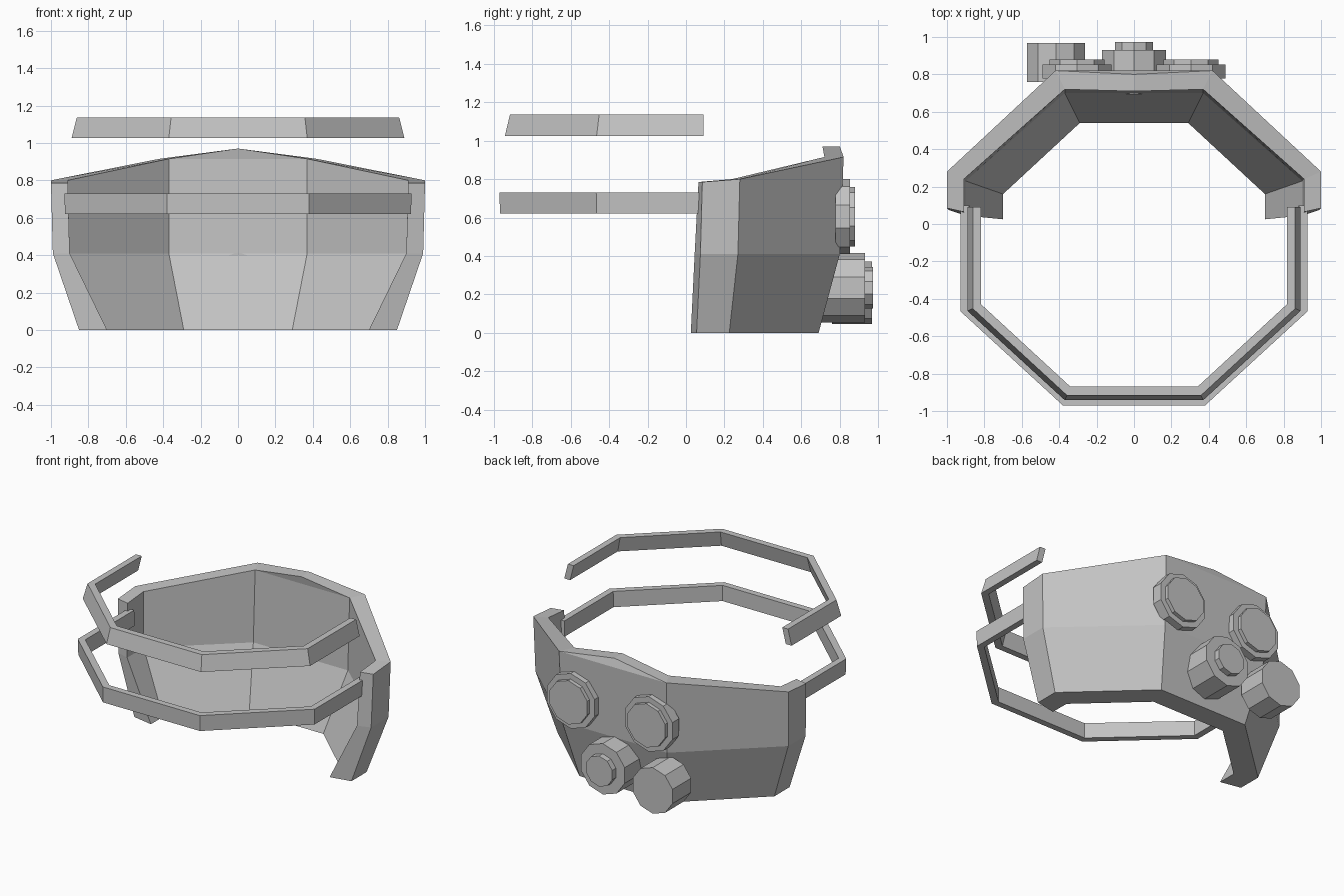
import bpy, bmesh, math

if "Cube" in bpy.data.objects:
    bpy.data.objects.remove(bpy.data.objects["Cube"])

grey = bpy.data.materials.new("mid grey")
grey.diffuse_color = (0.55, 0.55, 0.55, 1)
grey.use_nodes = True
grey.node_tree.nodes["Principled BSDF"].inputs["Base Color"].default_value = grey.diffuse_color


def finish(name, bm, mirror=False):
    bmesh.ops.recalc_face_normals(bm, faces=bm.faces)
    mesh = bpy.data.meshes.new(name)
    bm.to_mesh(mesh)
    bm.free()
    mesh.materials.append(grey)
    obj = bpy.data.objects.new(name, mesh)
    bpy.context.collection.objects.link(obj)
    if mirror:
        mod = obj.modifiers.new("Mirror", 'MIRROR')
        mod.use_axis[0] = True
        mod.use_clip = True
        mod.merge_threshold = 0.0005
    return obj


# Mask shell, right half: each row runs from the side end round to the centre
outer_rows = [
    [(.85, .055, 0), (.85, .225, 0), (.35, .69, 0), (0, .69, 0)],
    [(.99, .075, .41), (.99, .27, .41), (.41, .80, .41), (0, .80, .41)],
    [(1.0, .085, .785), (1.0, .28, .80), (.42, .82, .915), (0, .82, .915)],
]
inner_rows = [
    [(.70, .025, 0), (.70, .16, 0), (.29, .54, 0), (0, .54, 0)],
    [(.90, .045, .41), (.90, .23, .41), (.37, .70, .41), (0, .70, .41)],
    [(.91, .065, .785), (.91, .24, .80), (.37, .72, .915), (0, .72, .915)],
]
bm = bmesh.new()
outer = [[bm.verts.new(p) for p in row] for row in outer_rows]
inner = [[bm.verts.new(p) for p in row] for row in inner_rows]
peak_out, peak_in = bm.verts.new((0, .80, .97)), bm.verts.new((0, .71, .97))
for wall, peak in ((outer, peak_out), (inner, peak_in)):
    for r in range(2):
        for c in range(3):
            bm.faces.new((wall[r][c], wall[r][c + 1], wall[r + 1][c + 1], wall[r + 1][c]))
    bm.faces.new((wall[2][2], wall[2][3], peak))
# Bottom rim, top rim and side end
for c in range(3):
    bm.faces.new((outer[0][c], outer[0][c + 1], inner[0][c + 1], inner[0][c]))
top_out, top_in = outer[2][:3] + [peak_out], inner[2][:3] + [peak_in]
for c in range(3):
    bm.faces.new((top_out[c], top_out[c + 1], top_in[c + 1], top_in[c]))
for r in range(2):
    bm.faces.new((outer[r][0], outer[r + 1][0], inner[r + 1][0], inner[r][0]))
finish("mask_shell", bm, mirror=True)


# Head straps: a half-octagon band from a four-corner section, mirrored
def strap(name, section, end_y):
    """section: (side x, corner x, corner y, front y, z) for each band corner."""
    bm = bmesh.new()
    loops = []
    for sx, cx, cy, fy, z in section:
        path = [(sx, end_y, z), (sx, cy, z), (cx, fy, z), (0, fy, z)]
        loops.append([bm.verts.new(p) for p in path])
    for i in range(4):
        a, b = loops[i], loops[(i + 1) % 4]
        for c in range(3):
            bm.faces.new((a[c], a[c + 1], b[c + 1], b[c]))
    bm.faces.new([loop[0] for loop in loops])
    finish(name, bm, mirror=True)


strap("lower_strap", [
    (.925, .38, -.465, -.968, .62), (.928, .38, -.467, -.97, .73),
    (.883, .36, -.447, -.925, .73), (.88, .36, -.445, -.923, .62)], .10)
strap("upper_strap", [
    (.89, .37, -.465, -.942, 1.025), (.862, .358, -.452, -.916, 1.135),
    (.817, .34, -.43, -.87, 1.135), (.845, .35, -.443, -.896, 1.025)], .09)


# Ten-sided drums along y, with a corner at the top; steps are (y, radius)
def drum(name, x, z, steps, sides=10):
    bm = bmesh.new()
    rings = []
    for y, r in steps:
        rings.append([bm.verts.new((x + r * math.sin(2 * math.pi * i / sides), y,
                                    z + r * math.cos(2 * math.pi * i / sides)))
                      for i in range(sides)])
    for a, b in zip(rings, rings[1:]):
        for i in range(sides):
            j = (i + 1) % sides
            bm.faces.new((a[i], a[j], b[j], b[i]))
    bm.faces.new(rings[0])
    bm.faces.new(rings[-1])
    finish(name, bm)


for side, x in (("left", -.305), ("right", .305)):
    drum(side + "_filter_disc", x, .605,
         [(.778, .195), (.853, .195), (.853, .155), (.88, .155)])
drum("centre_valve", 0, .235, [(.695, .18), (.93, .18), (.93, .108), (.972, .108)])
drum("side_canister", -.417, .208, [(.76, .163), (.968, .163)])
